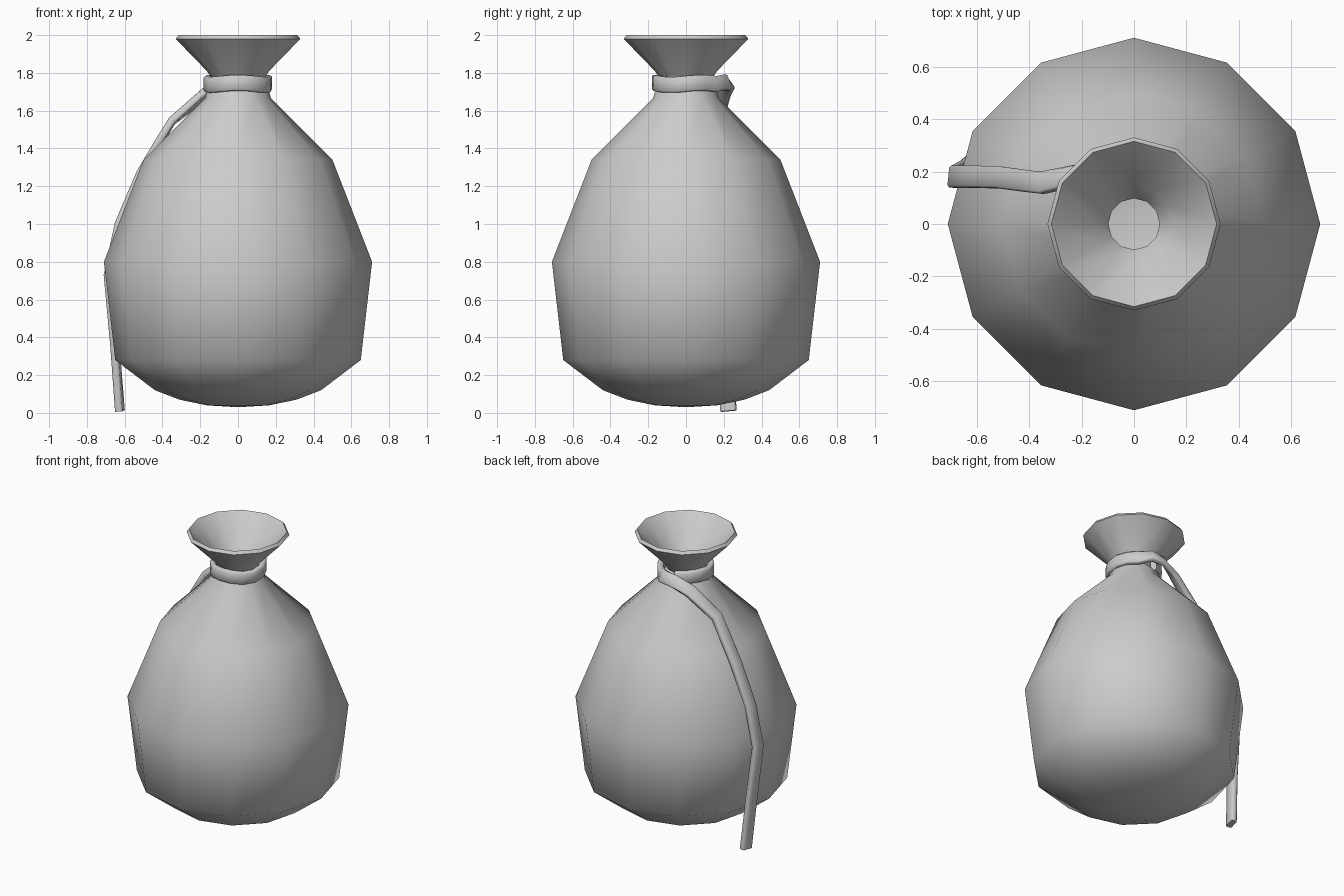
import bpy, bmesh, math
from mathutils import Vector

if "Cube" in bpy.data.objects:
    bpy.data.objects.remove(bpy.data.objects["Cube"])


def finish(bm, name, angle):
    bmesh.ops.remove_doubles(bm, verts=bm.verts, dist=1e-5)
    bmesh.ops.recalc_face_normals(bm, faces=bm.faces)
    mesh = bpy.data.meshes.new(name)
    bm.to_mesh(mesh)
    bm.free()
    ob = bpy.data.objects.new(name, mesh)
    bpy.context.collection.objects.link(ob)
    bpy.ops.object.select_all(action='DESELECT')
    ob.select_set(True)
    bpy.context.view_layer.objects.active = ob
    bpy.ops.object.shade_smooth_by_angle(angle=math.radians(angle))
    return ob


def lathe(name, profile, sides, angle):
    bm = bmesh.new()
    vs = [bm.verts.new((r, 0, z)) for r, z in profile]
    es = [bm.edges.new(p) for p in zip(vs, vs[1:])]
    bmesh.ops.spin(bm, geom=vs + es, cent=(0, 0, 0), axis=(0, 0, 1),
                   angle=math.tau, steps=sides, use_merge=True)
    return finish(bm, name, angle)


def sweep(name, path, section, angle):
    """Sweep a section along (point, outward normal) pairs."""
    bm = bmesh.new()
    pts = [Vector(p) for p, n in path]
    rings = []
    for i, (p, n) in enumerate(path):
        t = (pts[min(i + 1, len(pts) - 1)] - pts[max(i - 1, 0)]).normalized()
        n = Vector(n)
        n = (n - t * n.dot(t)).normalized()
        w = t.cross(n)
        rings.append([bm.verts.new(pts[i] + w * a + n * b) for a, b in section])
    for r0, r1 in zip(rings, rings[1:]):
        for k in range(len(section)):
            j = (k + 1) % len(section)
            bm.faces.new((r0[k], r0[j], r1[j], r1[k]))
    bm.faces.new(rings[0])
    bm.faces.new(rings[-1])
    return finish(bm, name, angle)


# Hollow sack: outer wall, rim, then inner wall
outer = [(0, .03), (.165, .04), (.31, .07), (.44, .12), (.65, .28), (.71, .80),
         (.50, 1.34), (.175, 1.665), (.165, 1.70), (.12, 1.745), (.165, 1.81),
         (.33, 1.98)]
inner = [(.315, 2.0), (.147, 1.828), (.098, 1.75), (.15, 1.68), (.475, 1.33),
         (.685, .80), (.628, .295), (.43, .145), (.16, .065), (0, .055)]
lathe("sack", outer + inner, 12, 65)

# Flat cord: one turn around the neck, overlapping itself at the back
path = []
for i in range(13):
    a = math.radians(100 + 27 * i - (4 if i == 12 else 0))
    r = .162 if i < 12 else .178
    z = 1.742 + .006 * math.sin(3 * a)
    d = Vector((math.cos(a), math.sin(a), 0))
    path.append((d * r + Vector((0, 0, z)), d))

# Loose tail lying down the left side
path += [
    ((.03, .215, 1.75), (.1, .85, .4)),
    ((-.06, .222, 1.742), (-.1, .8, .55)),
    ((-.17, .195, 1.69), (-.3, .5, .8)),
    ((-.35, .157, 1.545), (-.65, .1, .7)),
    ((-.42, .165, 1.43), (-.8, .1, .5)),
    ((-.515, .178, 1.27), (-.9, .1, .4)),
    ((-.63, .18, 1.0), (-.95, .1, .3)),
    ((-.688, .18, .73), (-1, .1, 0)),
    ((-.652, .20, .36), (-1, .15, -.1)),
    ((-.625, .225, .01), (-1, .2, -.1)),
]
section = [(-.042, -.012), (-.034, -.02), (.034, -.02), (.042, -.012),
           (.042, .012), (.034, .02), (-.034, .02), (-.042, .012)]
sweep("tie_cord", path, section, 50)
